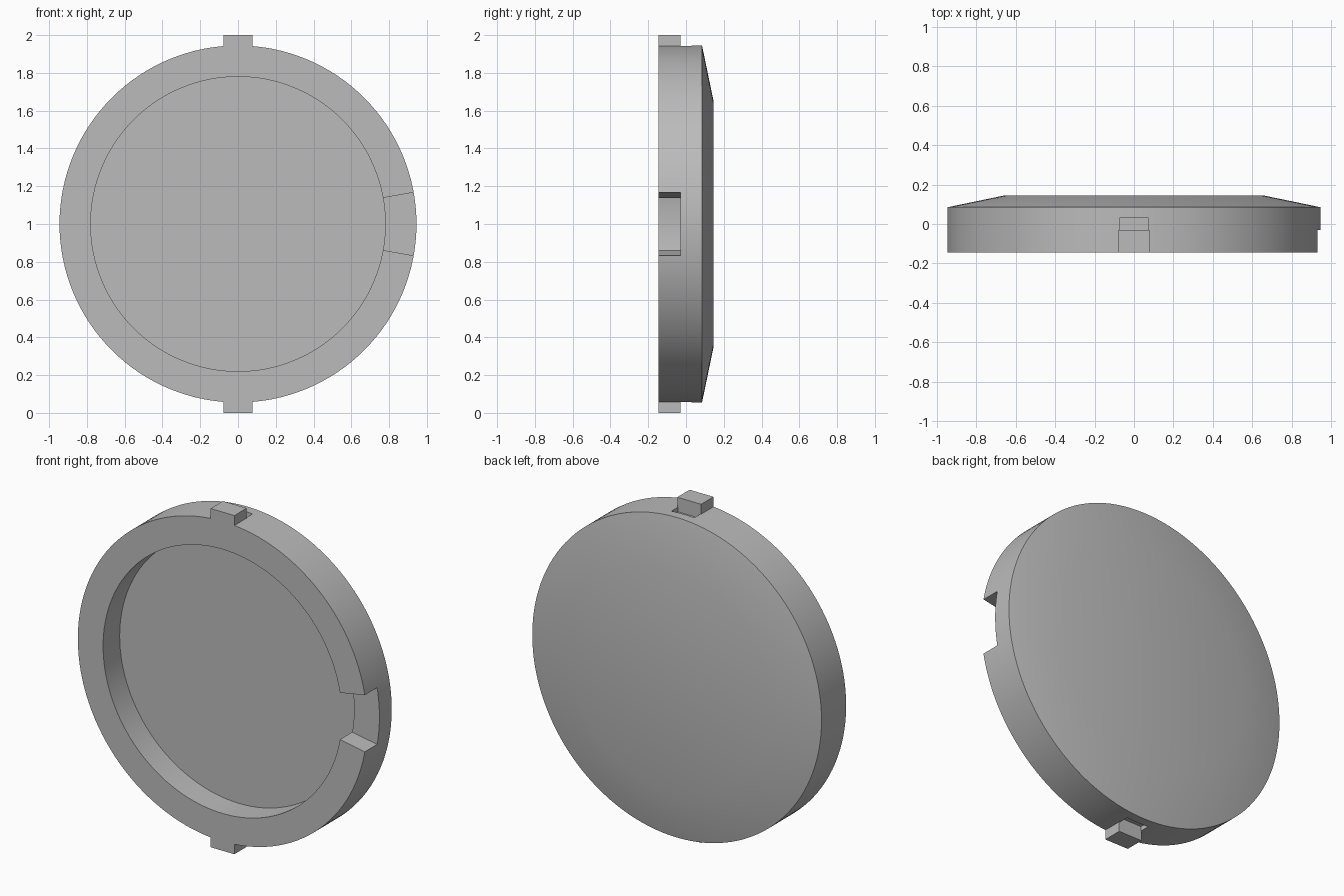
import bpy
import bmesh
from math import cos, sin, radians, tau

SEGMENTS = 128
FRONT, STEP = -0.145, -0.03
old = bpy.data.objects.get("Cube")
if old:
    bpy.data.objects.remove(old, do_unlink=True)

grey = bpy.data.materials.new("plain grey")
grey.use_nodes = True
colour = (0.5, 0.5, 0.5, 1)
grey.diffuse_color = colour
grey.node_tree.nodes["Principled BSDF"].inputs["Base Color"].default_value = colour


def make_object(name, bm):
    bmesh.ops.recalc_face_normals(bm, faces=bm.faces)
    mesh = bpy.data.meshes.new(name)
    bm.to_mesh(mesh)
    bm.free()
    mesh.materials.append(grey)
    ob = bpy.data.objects.new(name, mesh)
    bpy.context.collection.objects.link(ob)
    return ob


def lathe(name, profile):
    """Spin (radius, y) points about the y axis and cap both ends."""
    bm = bmesh.new()
    rings = []
    for r, y in profile:
        rings.append([bm.verts.new((r * cos(tau * i / SEGMENTS), y,
                                    1 + r * sin(tau * i / SEGMENTS)))
                      for i in range(SEGMENTS)])
    for a, b in zip(rings, rings[1:]):
        for i in range(SEGMENTS):
            j = (i + 1) % SEGMENTS
            bm.faces.new((a[i], a[j], b[j], b[i]))
    bm.faces.new(rings[0])
    bm.faces.new(rings[-1])
    return make_object(name, bm)


def prism(name, outline, y0, y1):
    """Extrude an (x, z) outline along y."""
    bm = bmesh.new()
    front = bm.faces.new([bm.verts.new((x, y0, z)) for x, z in outline])
    out = bmesh.ops.extrude_face_region(bm, geom=[front])
    moved = [v for v in out["geom"] if isinstance(v, bmesh.types.BMVert)]
    bmesh.ops.translate(bm, verts=moved, vec=(0, y1 - y0, 0))
    return make_object(name, bm)


def box_outline(half, z0, z1):
    return [(-half, z0), (half, z0), (half, z1), (-half, z1)]


def combine(target, tool, operation):
    mod = target.modifiers.new(tool.name, "BOOLEAN")
    mod.operation = operation
    mod.solver = "EXACT"
    mod.object = tool
    bpy.context.view_layer.objects.active = target
    bpy.ops.object.modifier_apply(modifier=mod.name)
    bpy.data.objects.remove(tool, do_unlink=True)


# Round cap: recess floor, recess wall, front rim, side wall, sloped back
cap = lathe("round_cap", [(0.78, 0.01), (0.78, FRONT), (0.945, FRONT),
                          (0.945, 0.085), (0.655, 0.145)])

# Wedge-shaped notch through the left side of the rim
angle = radians(10.2)
wedge = [(r * cos(a), 1 + r * sin(a))
         for r, a in ((0.7, -angle), (1.1, -angle), (1.1, angle), (0.7, angle))]
combine(cap, prism("notch_cutter", wedge, FRONT - 0.1, STEP), "DIFFERENCE")

# Tabs at top and bottom, each with a shallow pocket behind it
for side in (1, -1):
    def place(z):
        return 1 + side * z
    combine(cap, prism("pocket_cutter", box_outline(0.074, place(0.915), place(1.1)),
                       STEP, 0.03), "DIFFERENCE")
    combine(cap, prism("tab", box_outline(0.078, place(0.9), place(1)),
                       FRONT, STEP), "UNION")

# Smooth round surfaces, crisp edges
bpy.ops.object.select_all(action="DESELECT")
cap.select_set(True)
bpy.context.view_layer.objects.active = cap
bpy.ops.object.shade_smooth_by_angle(angle=radians(30))
